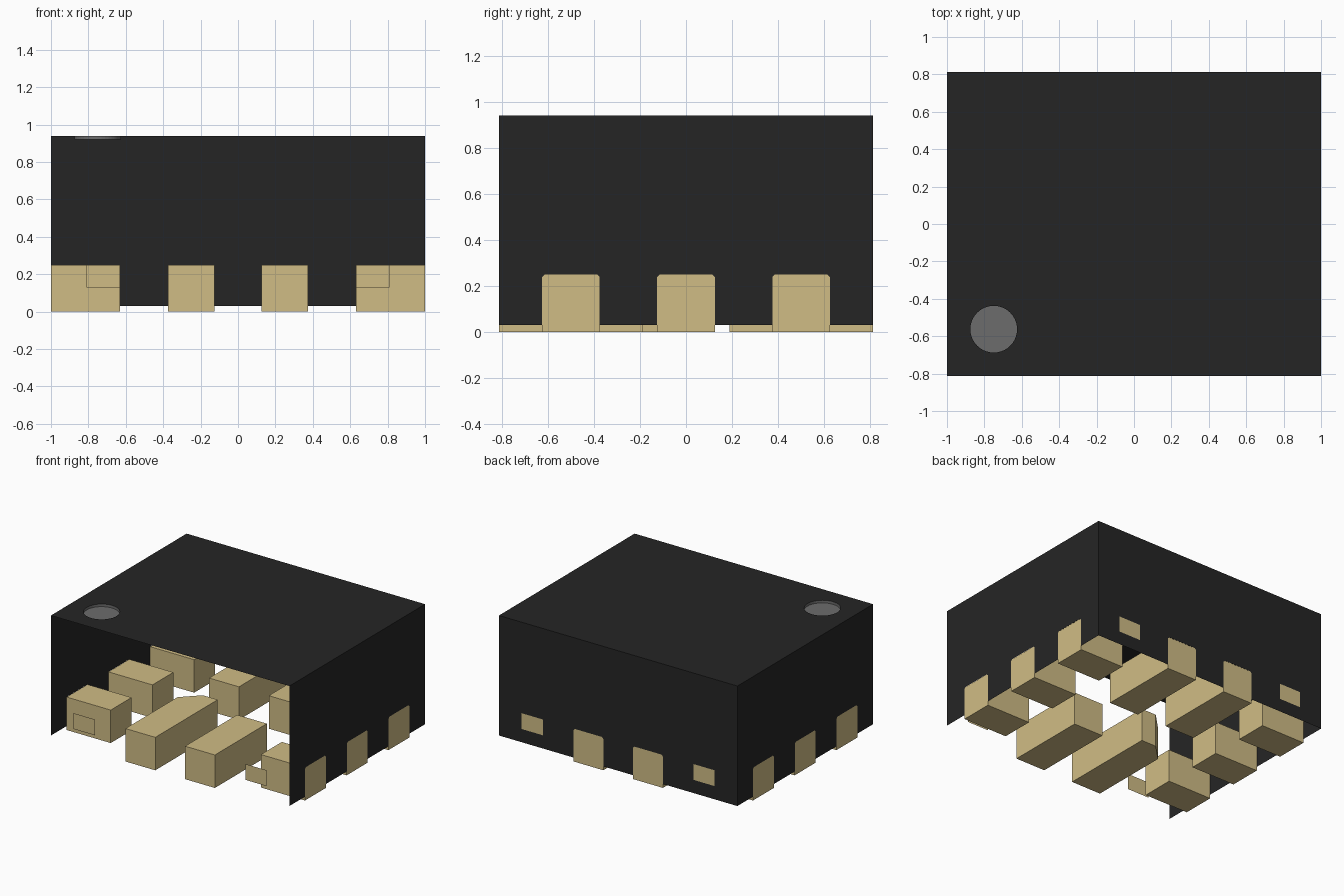
import bpy, bmesh, math
from mathutils import Vector

if "Cube" in bpy.data.objects:
    bpy.data.objects.remove(bpy.data.objects["Cube"], do_unlink=True)

HX, HY = 1.0, 0.8125          # half width and half depth of the package
Z0, Z1 = 0.03, 0.94           # underside and top of the shell
PAD_H = 0.25                  # height of the contacts
GAP = 0.001                   # keeps contacts just behind the wall surface
PAD_HALF = 0.125


def material(name, color):
    m = bpy.data.materials.new(name)
    m.use_nodes = True
    m.diffuse_color = (*color, 1)
    bsdf = next(n for n in m.node_tree.nodes if n.type == 'BSDF_PRINCIPLED')
    bsdf.inputs["Base Color"].default_value = (*color, 1)
    bsdf.inputs["Roughness"].default_value = 0.6
    return m


BLACK = material("black_plastic", (0.0185, 0.0185, 0.0185))
GOLD = material("pale_gold", (0.63, 0.505, 0.235))
GREY = material("marker_grey", (0.15, 0.15, 0.15))


def finish(name, bm, mat):
    mesh = bpy.data.meshes.new(name)
    bm.to_mesh(mesh)
    bm.free()
    mesh.materials.append(mat)
    ob = bpy.data.objects.new(name, mesh)
    bpy.context.collection.objects.link(ob)
    return ob


def prism(name, outline, z0, z1, mat):
    """Vertical solid from a plan outline."""
    bm = bmesh.new()
    face = bm.faces.new([bm.verts.new((x, y, z0)) for x, y in outline])
    ext = bmesh.ops.extrude_face_region(bm, geom=[face], use_keep_orig=True)
    top = [v for v in ext["geom"] if isinstance(v, bmesh.types.BMVert)]
    bmesh.ops.translate(bm, verts=top, vec=(0, 0, z1 - z0))
    bmesh.ops.recalc_face_normals(bm, faces=bm.faces[:])
    return finish(name, bm, mat)


def rect(x0, x1, y0, y1):
    return [(x0, y0), (x1, y0), (x1, y1), (x0, y1)]


def panel(bm, loops, place, normal):
    """Flat sheet: the first loop is the outline, the others are holes."""
    normal = Vector(normal)
    edges = []
    for loop in loops:
        vs = [bm.verts.new(place(*p)) for p in loop]
        edges += [bm.edges.new((a, b)) for a, b in zip(vs, vs[1:] + vs[:1])]
    res = bmesh.ops.triangle_fill(bm, edges=edges, use_beauty=True, normal=normal)
    for f in res["geom"]:
        if isinstance(f, bmesh.types.BMFace):
            f.normal_update()
            if f.normal.dot(normal) < 0:
                f.normal_flip()


def notched(half, centres):
    """Wall outline with a clipped-corner notch at the bottom for each contact."""
    c = 0.012
    pts = [(-half, Z1), (-half, Z0)]
    for m in centres:
        a, b = m - PAD_HALF, m + PAD_HALF
        pts += [(a, Z0), (a, PAD_H - c), (a + c, PAD_H),
                (b - c, PAD_H), (b, PAD_H - c), (b, Z0)]
    return pts + [(half, Z0), (half, Z1)]


# Shell: roof with a round hole, two side walls and the back wall
MX, MY, MR = -0.75, -0.5625, 0.125
circle = [(MX + MR * math.cos(2 * math.pi * i / 40),
           MY + MR * math.sin(2 * math.pi * i / 40)) for i in range(40)]
shell = bmesh.new()
panel(shell, [rect(-HX, HX, -HY, HY), circle], lambda x, y: (x, y, Z1), (0, 0, 1))
for s in (-1, 1):
    panel(shell, [notched(HY, (-0.5, 0, 0.5))],
          lambda y, z: (s * HX, y, z), (s, 0, 0))
windows = [rect(min(s * 0.63, s * 0.81), max(s * 0.63, s * 0.81), 0.13, PAD_H)
           for s in (-1, 1)]
panel(shell, [notched(HX, (-0.25, 0.25))] + windows,
      lambda x, z: (x, HY, z), (0, 1, 0))
bmesh.ops.remove_doubles(shell, verts=shell.verts[:], dist=0.0001)
finish("package_shell", shell, BLACK)

# Round marker: shallow open cup set into the roof
cup = bmesh.new()
low = [cup.verts.new((x, y, Z1 - 0.02)) for x, y in circle]
high = [cup.verts.new((x, y, Z1)) for x, y in circle]
cup.faces.new(low)
for i in range(len(circle)):
    j = (i + 1) % len(circle)
    cup.faces.new((low[j], low[i], high[i], high[j]))
finish("round_marker", cup, GREY)

# Side contacts, three on each side
for side, s in (("left", 1), ("right", -1)):
    for place, y in (("front", -0.5), ("middle", 0), ("back", 0.5)):
        x0, x1 = sorted((s * 0.63, s * (HX - GAP)))
        prism(f"{side}_{place}_contact",
              rect(x0, x1, y - PAD_HALF, y + PAD_HALF), 0, PAD_H, GOLD)

    # Back contact
    prism(f"back_{side}_contact",
          rect(s * 0.25 - PAD_HALF, s * 0.25 + PAD_HALF, 0.19, HY - GAP),
          0, PAD_H, GOLD)

    # Exposed tie bar ends: flat plates on the front and back planes
    for place, d in (("front", -1), ("back", 1)):
        plate = bmesh.new()
        x0, x1 = sorted((s * 0.63, s * 0.81))
        corners = [(x0, 0.13), (x1, 0.13), (x1, PAD_H), (x0, PAD_H)]
        f = plate.faces.new([plate.verts.new((x, d * HY, z)) for x, z in corners])
        if d > 0:
            f.normal_flip()
        finish(f"{place}_{side}_tie_plate", plate, GOLD)

# Front contacts; the right one is longer with a clipped corner
prism("front_left_contact", rect(0.125, 0.375, -HY, -0.19), 0, PAD_H, GOLD)
prism("front_right_contact",
      [(-0.375, -HY), (-0.125, -HY), (-0.125, -0.065), (-0.25, -0.065),
       (-0.375, -0.19)], 0, PAD_H, GOLD)
